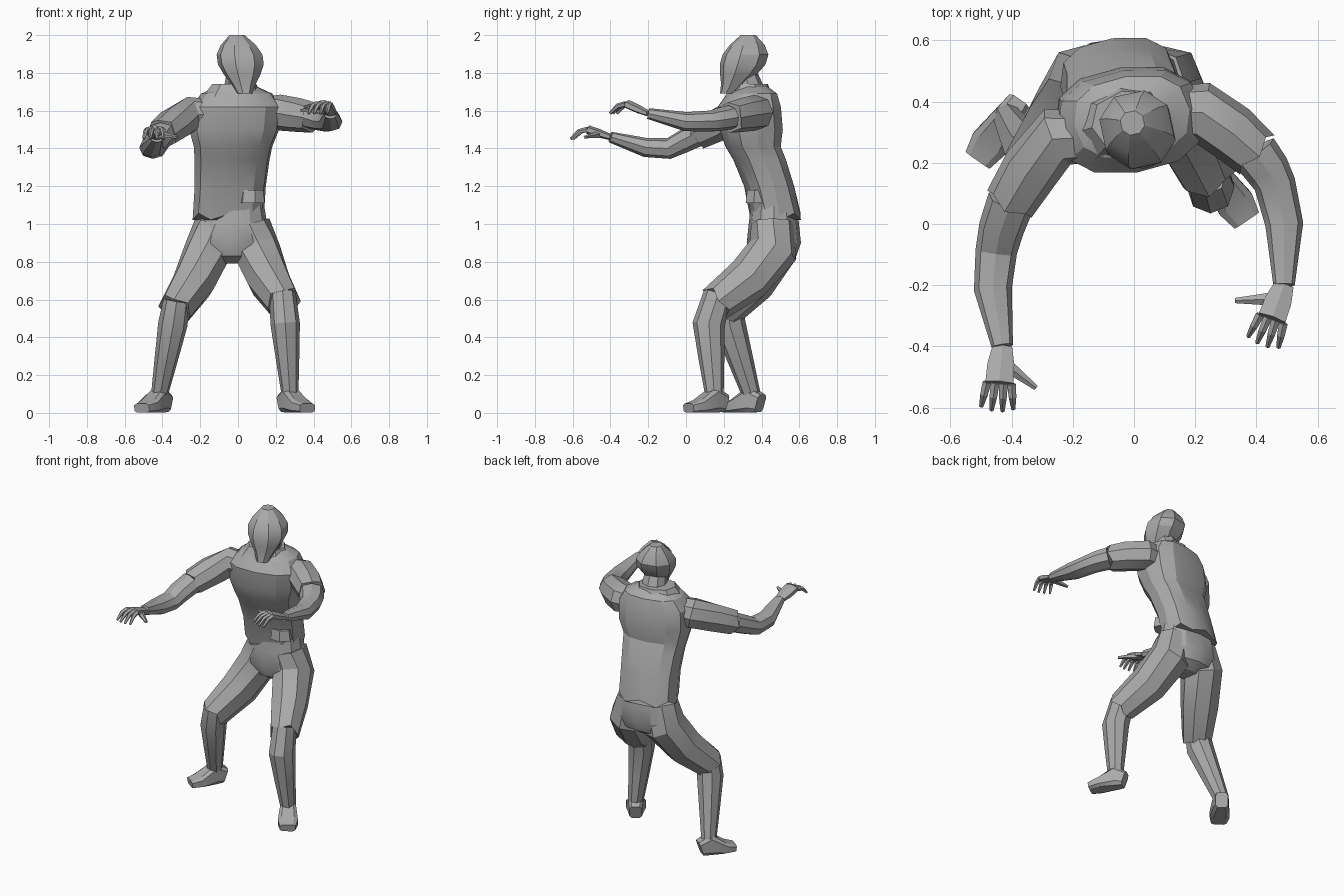
import bpy, bmesh, math
from mathutils import Vector

cube = bpy.data.objects.get("Cube")
if cube:
    bpy.data.objects.remove(cube, do_unlink=True)

grey = bpy.data.materials.new("plain_grey")
grey.use_nodes = True
grey.diffuse_color = (.4, .4, .4, 1)
grey.node_tree.nodes["Principled BSDF"].inputs["Base Color"].default_value = grey.diffuse_color

X = Vector((1, 0, 0))
Z = Vector((0, 0, 1))


def heading(degrees):
    """Level direction, turned from +x."""
    angle = math.radians(degrees)
    return Vector((math.cos(angle), math.sin(angle), 0))


def signed_power(value, exponent):
    return math.copysign(abs(value) ** exponent, value)


def loft(name, points, widths, depths, sides=8, across=None, level=False,
         roundness=.9, jag=0, turn=0):
    """Skin rounded rings set along a path; jag makes the last ring ragged."""
    bm = bmesh.new()
    loops = []
    last = len(points) - 1
    for index, (point, width, depth) in enumerate(zip(points, widths, depths)):
        before, after = points[max(index - 1, 0)], points[min(index + 1, last)]
        along = Z if level else (after - before).normalized()
        if across:
            side = (across - along * across.dot(along)).normalized()
        else:
            side = along.cross(Z).normalized()
        up = along.cross(side)
        loop = []
        for corner in range(sides):
            angle = math.tau * (corner + turn) / sides - math.pi / 2
            spot = point + side * width * signed_power(math.cos(angle), roundness)
            spot += up * depth * signed_power(math.sin(angle), roundness)
            if index == last:
                spot += along * jag * (-1) ** corner
            loop.append(bm.verts.new(spot))
        loops.append(loop)
    for lower, upper in zip(loops, loops[1:]):
        for corner in range(sides):
            following = (corner + 1) % sides
            bm.faces.new((lower[corner], lower[following], upper[following], upper[corner]))
    bm.faces.new(loops[0])
    bm.faces.new(loops[-1])
    bmesh.ops.recalc_face_normals(bm, faces=bm.faces)
    mesh = bpy.data.meshes.new(name)
    bm.to_mesh(mesh)
    bm.free()
    mesh.materials.append(grey)
    part = bpy.data.objects.new(name, mesh)
    bpy.context.collection.objects.link(part)
    bpy.ops.object.select_all(action="DESELECT")
    part.select_set(True)
    bpy.context.view_layer.objects.active = part
    bpy.ops.object.shade_smooth_by_angle(angle=math.radians(25))


def limb(name, points, widths, flatness, **style):
    """Loft whose depth is a fixed share of its width."""
    loft(name, points, widths, [width * flatness for width in widths], **style)


def bowed(start, end, share, bulge):
    """Point part way along a bone, pushed out towards the middle."""
    return start.lerp(end, share) + bulge * math.sin(math.pi * share)


def make_foot(side, ankle, direction):
    """Wedge foot, heel to toe."""
    steps = (-.06, 0, .1, .165)
    heights = (.1, .14, .07, .05)
    ground = Vector((ankle.x, ankle.y, 0))
    points = [ground + direction * step + Z * height / 2
              for step, height in zip(steps, heights)]
    loft(side + "_foot", points, (.04, .05, .065, .05), [height / 2 for height in heights],
         roundness=.5, turn=.5)


def make_leg(side, sign, knee, calf, ankle, direction):
    hip = Vector((sign * .13 - .03, .46, .86))
    waist = hip + Z * .14 - X * sign * .04
    thigh = bowed(hip, knee, .45, Z * -.03)
    cuff = knee + (knee - thigh) * .08
    limb(side + "_thigh", (waist, hip, thigh, cuff), (.11, .125, .115, .092), 1.05,
         across=X, jag=.015)
    limb(side + "_shin", (knee + Z * .04, calf, calf.lerp(ankle, .5), ankle),
         (.07, .078, .062, .045), 1.1, across=X)
    make_foot(side, ankle, direction)


def make_hand(side, wrist, knuckle, thumb_root, thumb_tip):
    """Palm, drooping fingers and thumb."""
    limb(side + "_palm", (wrist, wrist.lerp(knuckle, .5), knuckle), (.036, .05, .052), .45,
         sides=6)
    ahead = knuckle - wrist
    ahead.z = 0
    ahead.normalize()
    across = ahead.cross(Z)
    for finger in range(4):
        spread = finger - 1.5
        reach = (ahead + across * spread * .1) * (.095 - abs(spread) * .01)
        base = knuckle + across * spread * .027
        points = (base, base + reach / 2 - Z * .01, base + reach - Z * .05)
        limb(f"{side}_finger_{finger + 1}", points, (.015, .013, .007), 1, sides=5)
    limb(side + "_thumb", (thumb_root, thumb_root.lerp(thumb_tip, .5), thumb_tip),
         (.026, .017, .009), .9, sides=5)


def make_arm(side, sign, shoulder, elbow, wrist, knuckle, thumb_tip):
    outward = X * sign
    root = shoulder - outward * .14
    upper = [bowed(shoulder, elbow, share, outward * .04) for share in (.28, .56, .8)]
    limb(side + "_sleeve", (root, shoulder, *upper[:2]), (.08, .1, .095, .085), .95, jag=.012)
    muscle = bowed(elbow, wrist, .4, outward * .02 - Z * .02)
    limb(side + "_forearm", (upper[1], upper[2], elbow, muscle, wrist),
         (.078, .074, .068, .062, .035), .82)
    make_hand(side, wrist, knuckle, wrist.lerp(knuckle, .4), thumb_tip)


# Blocky egg-shaped head leaning back over the chin
chin, crown = Vector((.035, .22, 1.69)), Vector((-.005, .33, 2))
shares = [step / 6 for step in range(7)]
limb("head", [bowed(chin, crown, share, Vector((0, .025, 0))) for share in shares],
     [.04 + .085 * math.sin(math.pi * share ** 1.3) for share in shares], 1,
     across=heading(12), level=True, turn=.5)

# Neck and collar
nape = Vector((0, .36, 1.64))
limb("neck", (nape, nape + Vector((.01, -.05, .16))), (.09, .07), 1, across=X, level=True)
limb("collar", (nape + Vector((-.03, -.03, .02)), nape + Vector((-.02, -.02, .1))),
     (.17, .12), .8, across=heading(12), level=True)

# Shirt body following the bent spine, with a ragged hem
spine = ((.36, 1.73), (.35, 1.69), (.335, 1.62), (.345, 1.5), (.355, 1.41), (.39, 1.34),
         (.44, 1.2), (.475, 1.04))
limb("shirt", [Vector((height * .07 - .125, back, height)) for back, height in spine],
     (.1, .19, .24, .24, .21, .2, .19, .19), .7,
     sides=12, across=heading(8), level=True, roundness=.8, jag=.018)
fold = Vector((.07, .375, 1.18))
limb("shirt_fold", (fold, fold - Z * .07), (.06, .07), .9, sides=6,
     across=heading(20), level=True, roundness=.7)

# Hips
limb("hips", [Vector((-.035, .465, height)) for height in (1.12, 1, .9, .83, .79)],
     (.17, .19, .205, .17, .08), .7, sides=12, across=X, level=True)

# Legs
make_leg("left", 1, knee=Vector((.235, .17, .59)), calf=Vector((.25, .12, .47)),
         ankle=Vector((.275, .15, .1)), direction=heading(-56))
make_leg("right", -1, knee=Vector((-.325, .22, .555)), calf=Vector((-.345, .23, .47)),
         ankle=Vector((-.415, .345, .1)), direction=heading(-125))

# Arms
make_arm("left", 1, shoulder=Vector((.22, .365, 1.59)), elbow=Vector((.46, .13, 1.545)),
         wrist=Vector((.49, -.2, 1.585)), knuckle=Vector((.45, -.31, 1.635)),
         thumb_tip=Vector((.33, -.25, 1.6)))
make_arm("right", -1, shoulder=Vector((-.25, .285, 1.58)), elbow=Vector((-.45, -.09, 1.4)),
         wrist=Vector((-.43, -.4, 1.46)), knuckle=Vector((-.44, -.52, 1.5)),
         thumb_tip=Vector((-.32, -.535, 1.46)))
